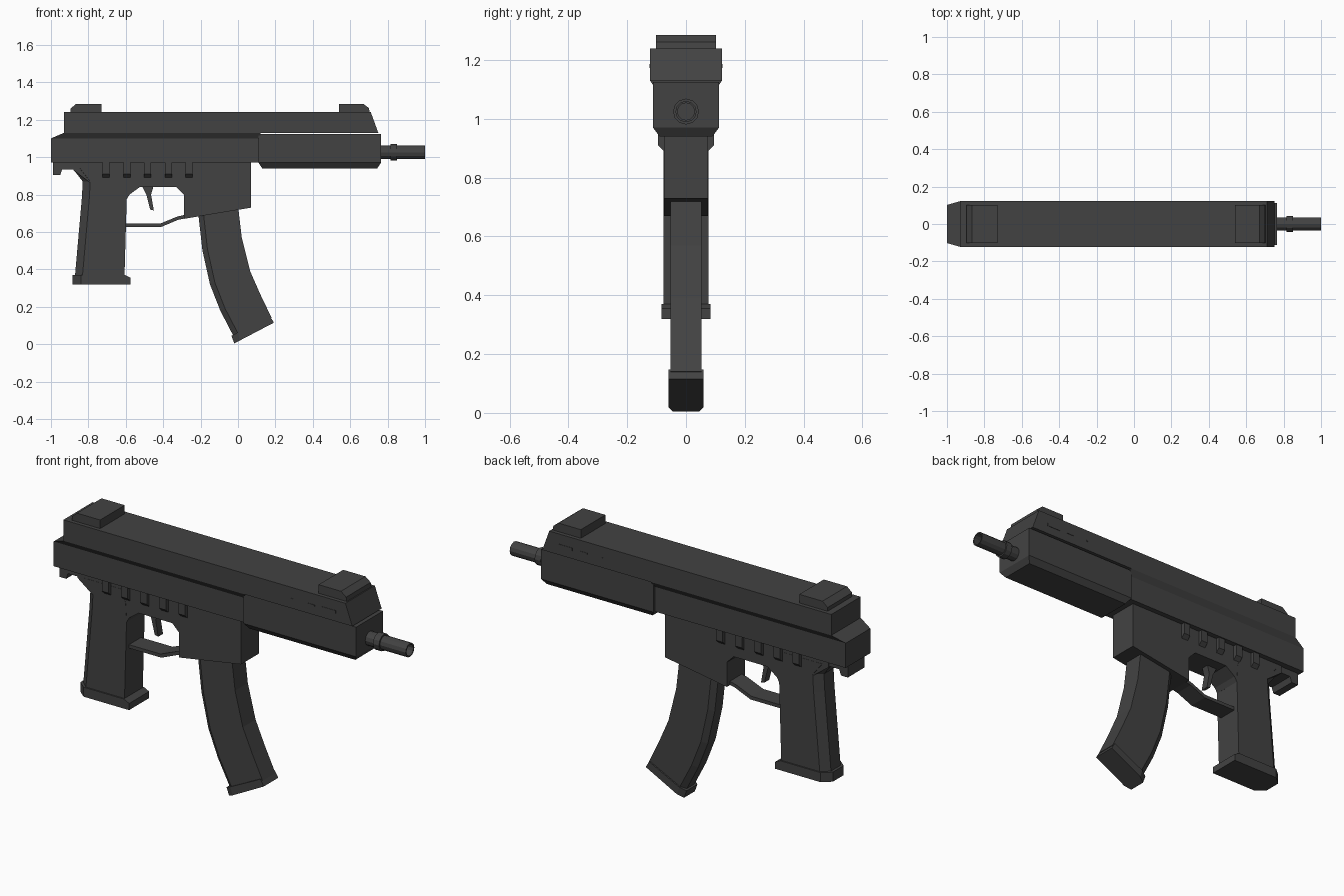
import bpy, bmesh, math

old = bpy.data.objects.get("Cube")
if old:
    bpy.data.objects.remove(old, do_unlink=True)

GREY = (0.055, 0.055, 0.055, 1)
metal = bpy.data.materials.new("dark grey")
metal.diffuse_color = GREY
metal.use_nodes = True
metal.node_tree.nodes["Principled BSDF"].inputs["Base Color"].default_value = GREY
metal.node_tree.nodes["Principled BSDF"].inputs["Roughness"].default_value = 0.7


def finish(name, bm):
    bmesh.ops.recalc_face_normals(bm, faces=bm.faces)
    mesh = bpy.data.meshes.new(name)
    bm.to_mesh(mesh)
    bm.free()
    mesh.materials.append(metal)
    obj = bpy.data.objects.new(name, mesh)
    bpy.context.collection.objects.link(obj)
    return obj


def loft(name, rings, caps=True):
    """Skin a list of equal-length closed rings."""
    bm = bmesh.new()
    rows = [[bm.verts.new(p) for p in ring] for ring in rings]
    n = len(rows[0])
    for a, b in zip(rows, rows[1:]):
        for i in range(n):
            j = (i + 1) % n
            bm.faces.new((a[i], a[j], b[j], b[i]))
    if caps:
        bm.faces.new(rows[0])
        bm.faces.new(rows[-1])
    return finish(name, bm)


def prism(name, profile, half, centre=0):
    """Extrude a side profile (x, z) across y."""
    return loft(name, [[(x, centre + s * half, z) for x, z in profile] for s in (-1, 1)])


def rect(x0, x1, half, z):
    return [(x0, -half, z), (x1, -half, z), (x1, half, z), (x0, half, z)]


def chamfered(rear, front, half, cut=0.04, inner=0.04):
    """Slanted cross-section with its two rear corners cut off."""
    (xr, zr), (xf, zf) = rear, front
    t = cut / math.hypot(xf - xr, zf - zr)
    xm, zm = xr + (xf - xr) * t, zr + (zf - zr) * t
    side = [(xr, inner, zr), (xm, half, zm), (xf, half, zf)]
    return side + [(x, -y, z) for x, y, z in reversed(side)]


# Upper body: receiver flaring out into the top cover, with a raked nose
loft("receiver", [rect(-1.0, 0.12, 0.102, 0.97), rect(-1.0, 0.12, 0.102, 1.10),
                  rect(-0.93, 0.12, 0.122, 1.13)])
prism("top_cover", [(-0.93, 1.13), (0.75, 1.13), (0.71, 1.24), (-0.93, 1.24)], 0.122)
loft("handguard", [rect(0.13, 0.745, 0.09, 0.94), rect(0.11, 0.765, 0.112, 0.97),
                   rect(0.11, 0.765, 0.112, 1.125)])

# Sight blocks
prism("rear_sight", [(-0.895, 1.235), (-0.895, 1.26), (-0.865, 1.285),
                     (-0.73, 1.285), (-0.73, 1.235)], 0.102)
prism("front_sight", [(0.54, 1.235), (0.54, 1.285), (0.67, 1.285),
                      (0.70, 1.262), (0.705, 1.235)], 0.102)

# Small side marks on the cover
for side in (-1, 1):
    for i, (x, length, height) in enumerate([(0.615, 0.08, 0.014), (0.51, 0.045, 0.007),
                                             (0.4, 0.012, 0.006)]):
        a, h = length / 2, height / 2
        prism(f"side_slot_{i}", [(x - a, 1.18 - h), (x + a, 1.18 - h),
                                 (x + a, 1.18 + h), (x - a, 1.18 + h)], 0.002, side * 0.122)

# Barrel with collar and a recessed bore
SIDES = 12
profile = [(0.74, 0.036), (0.815, 0.036), (0.815, 0.044), (0.85, 0.044), (0.85, 0.036),
           (1.0, 0.036), (1.0, 0.029), (0.93, 0.029)]
loft("barrel", [[(x, r * math.cos(k * math.tau / SIDES), 1.025 + r * math.sin(k * math.tau / SIDES))
                 for k in range(SIDES)] for x, r in profile])

# Lower frame with trigger opening and magazine well
prism("lower_frame", [(-0.88, 0.99), (-0.88, 0.93), (-0.80, 0.87), (-0.62, 0.78), (-0.595, 0.775),
                      (-0.58, 0.80), (-0.525, 0.84), (-0.33, 0.84), (-0.29, 0.80),
                      (-0.29, 0.67), (0.07, 0.73), (0.07, 0.99)], 0.075)
prism("rear_hook", [(-0.99, 0.98), (-0.99, 0.905), (-0.95, 0.905), (-0.94, 0.935),
                    (-0.86, 0.935), (-0.86, 0.98)], 0.07)

# Row of lugs below the receiver
for i in range(5):
    x = -0.705 + i * 0.111
    loft(f"lug_{i}", [rect(x - 0.019, x + 0.019, 0.074, 0.89),
                      rect(x - 0.019, x + 0.019, 0.095, 0.91),
                      rect(x - 0.019, x + 0.019, 0.095, 0.975)])

# Grip and its foot
loft("grip", [chamfered((r, z), (f, z), 0.076) for r, f, z in
              [(-0.885, -0.62, 0.94), (-0.83, -0.60, 0.87), (-0.835, -0.595, 0.78),
               (-0.872, -0.607, 0.36)]])
loft("grip_foot", [chamfered((-0.885, z), (f, z), 0.083, 0.045, 0.045) for f, z in
                   [(-0.575, 0.32), (-0.575, 0.355), (-0.605, 0.37)]])

# Trigger and guard
prism("trigger", [(-0.515, 0.85), (-0.45, 0.85), (-0.465, 0.80), (-0.45, 0.715),
                  (-0.47, 0.72), (-0.49, 0.80)], 0.02)
prism("trigger_guard", [(-0.62, 0.645), (-0.415, 0.645), (-0.325, 0.682), (-0.27, 0.695),
                        (-0.27, 0.675), (-0.32, 0.665), (-0.41, 0.627), (-0.62, 0.627)], 0.05)

# Curved magazine and its base plate
loft("magazine", [chamfered(r, f, 0.053, 0.028, 0.032) for r, f in
                  [((-0.215, 0.72), (0.0, 0.74)), ((-0.19, 0.50), (0.02, 0.57)),
                   ((-0.15, 0.32), (0.065, 0.39)), ((-0.095, 0.18), (0.12, 0.265)),
                   ((-0.025, 0.045), (0.18, 0.14))]])
loft("magazine_base", [chamfered(r, f, 0.06, 0.035, 0.045) for r, f in
                       [((-0.02, 0.004), (0.192, 0.115)), ((-0.035, 0.045), (0.172, 0.148))]])
